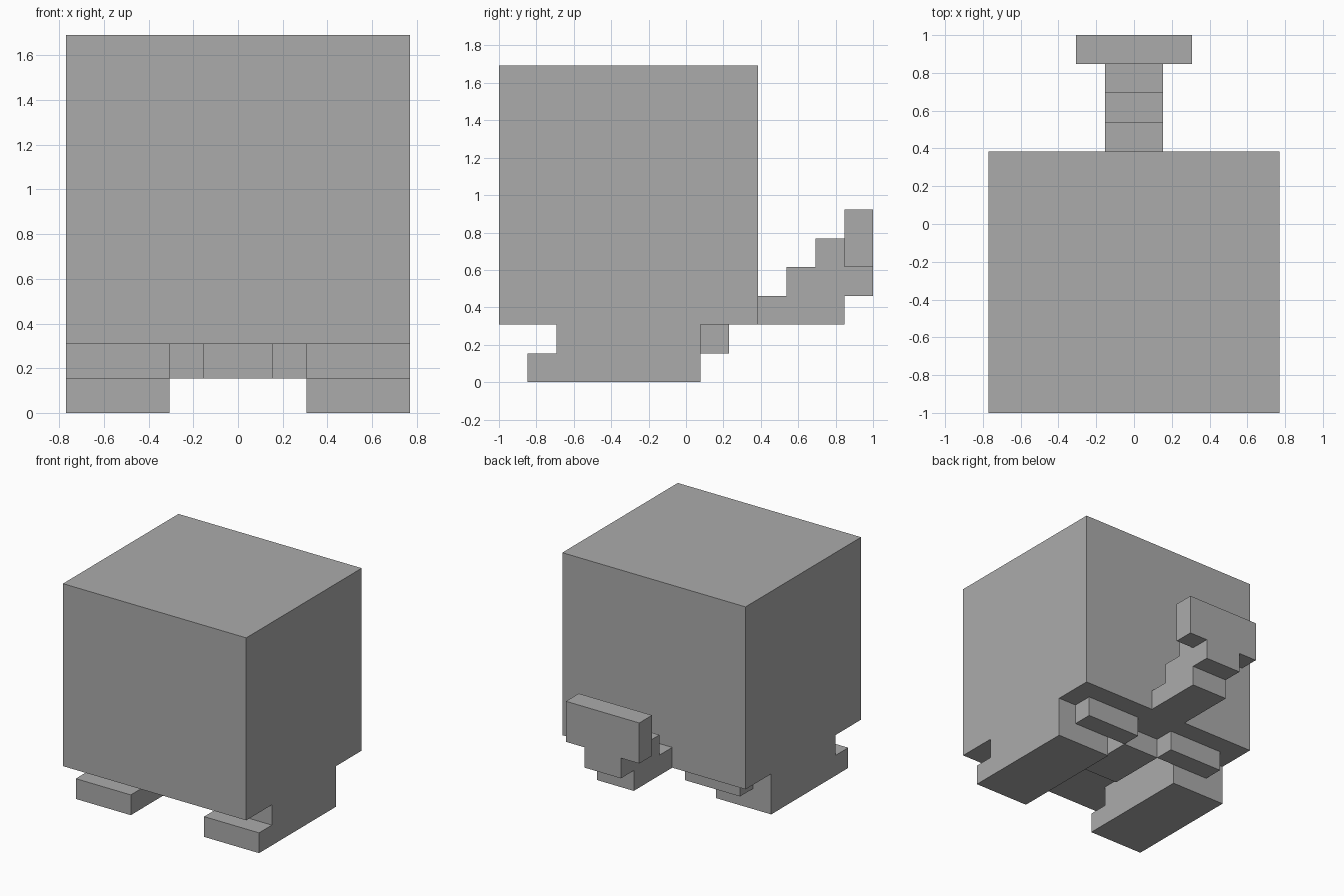
import bpy
import bmesh

cube = bpy.data.objects.get("Cube")
if cube:
    bpy.data.objects.remove(cube, do_unlink=True)

U = 2 / 13  # edge of one grid block

grey = bpy.data.materials.new("plain_grey")
grey.use_nodes = True
colour = (0.41, 0.41, 0.41, 1)
grey.diffuse_color = colour
grey.node_tree.nodes["Principled BSDF"].inputs["Base Color"].default_value = colour


def extrude_profile(name, profile, x0, x1):
    """Sweep a (y, z) outline, in blocks, from x0 to x1."""
    bm = bmesh.new()
    face = bm.faces.new([bm.verts.new((x0 * U, y * U, z * U)) for y, z in profile])
    swept = bmesh.ops.extrude_face_region(bm, geom=[face])
    verts = [v for v in swept["geom"] if isinstance(v, bmesh.types.BMVert)]
    bmesh.ops.translate(bm, verts=verts, vec=((x1 - x0) * U, 0, 0))
    bmesh.ops.recalc_face_normals(bm, faces=bm.faces)
    mesh = bpy.data.meshes.new(name)
    bm.to_mesh(mesh)
    bm.free()
    mesh.materials.append(grey)
    obj = bpy.data.objects.new(name, mesh)
    bpy.context.collection.objects.link(obj)
    return obj


def box(name, x0, x1, y0, y1, z0, z1):
    return extrude_profile(name, [(y0, z0), (y1, z0), (y1, z1), (y0, z1)], x0, x1)


# Main block and the small belly block under it
box("body", -5, 5, -6.5, 2.5, 2, 11)
box("belly", -1, 1, -2.5, 0.5, 1, 2)

# Legs with a protruding toe, and the offset block behind each
leg = [(-5.5, 0), (0.5, 0), (0.5, 2), (-4.5, 2), (-4.5, 1), (-5.5, 1)]
for side, s in (("left", 1), ("right", -1)):
    extrude_profile(side + "_leg", leg, 2 * s, 5 * s)
    box(side + "_heel", *sorted((s, 4 * s)), 0.5, 1.5, 1, 2)

# Stepped tail with a wide tip
tail = [(2.5, 2), (5.5, 2), (5.5, 3), (6.5, 3), (6.5, 4), (5.5, 4),
        (5.5, 5), (4.5, 5), (4.5, 4), (3.5, 4), (3.5, 3), (2.5, 3)]
extrude_profile("tail", tail, -1, 1)
box("tail_tip", -2, 2, 5.5, 6.5, 4, 6)
